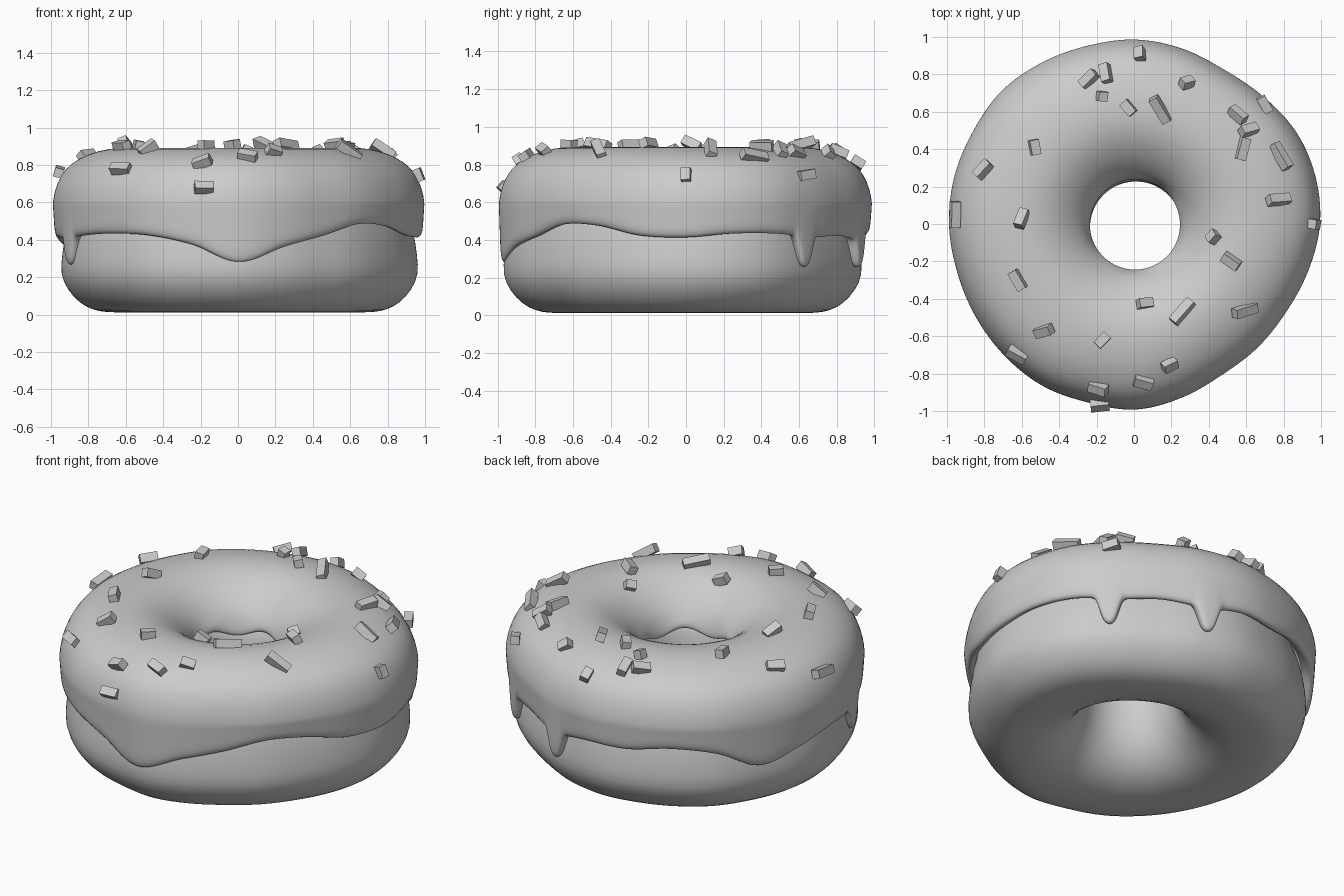
import bpy, bmesh, math, random
from mathutils import Matrix, Vector

cube = bpy.data.objects.get("Cube")
if cube:
    bpy.data.objects.remove(cube, do_unlink=True)

random.seed(4)
SEGMENTS = 288

grey = bpy.data.materials.new("plain_grey")
grey.use_nodes = True
grey.diffuse_color = (0.6, 0.6, 0.6, 1)
grey.node_tree.nodes["Principled BSDF"].inputs["Base Color"].default_value = grey.diffuse_color

# Uneven rim radius and icing edge height, every 15 degrees from +x
RIM = [.99, 1, .995, .97, .957, .975, .99, .99, 1, 1.01, 1, 1,
       .995, .985, .985, .99, .995, .985, .99, .96, .93, .93, .935, .96]
EDGE = [.41, .43, .43, .41, .42, .4, .43, .43, .46, .43, .32, .37,
        .41, .4, .42, .43, .42, .37, .275, .36, .42, .48, .47, .42]
DRIPS = [(42, .16), (76, .15), (199, .14)]

# Icing cross-section from the outer wall, over the top, into the hole
WALL = [(1, .6), (.988, .67), (.955, .75), (.9, .81), (.81, .86), (.7, .888),
        (.58, .897), (.47, .875), (.37, .82), (.3, .755), (.262, .7)]
# Dough cross-section from the underside, up the outside, down the hole
DOUGH = [(.62, .012), (.72, .012), (.79, .025), (.86, .06), (.925, .13), (.965, .215),
         (.955, .32), (.935, .46), (.86, .68), (.6, .8), (.4, .74), (.29, .67),
         (.255, .58), (.242, .46), (.247, .34), (.28, .22), (.34, .125), (.43, .055),
         (.53, .022)]


def around(table, angle):
    """Smooth periodic interpolation of a table over a full turn."""
    n = len(table)
    t = angle / math.tau * n
    i = math.floor(t)
    t -= i
    a, b, c, d = (table[(i + k) % n] for k in (-1, 0, 1, 2))
    return b + t / 2 * (c - a + t * (2 * a - 5 * b + 4 * c - d + t * (3 * (b - c) + d - a)))


def rim_scale(r, angle):
    """Uneven outline at the rim that fades out towards the hole."""
    blend = min(max((r - .3) / .5, 0), 1)
    return 1 + (around(RIM, angle) - 1) * blend


def edge_height(angle):
    z = around(EDGE, angle)
    for degrees, depth in DRIPS:
        gap = math.remainder(angle - math.radians(degrees), math.tau)
        z -= depth * math.exp(-(gap / .06) ** 4)
    return z


def icing_section(angle):
    low = edge_height(angle)
    hole_low = .615 + .02 * math.sin(angle * 5)
    outer = [(.92, low + .03), (.955, low), (.978, low + .005), (.99, low + .035)]
    for t in (.3, .6, .85):
        outer.append((.99 + .01 * t, low + .035 + (.565 - low) * t))
    return outer + WALL + [(.24, hole_low + .03), (.24, hole_low + .005),
                           (.25, hole_low - .005), (.28, hole_low + .01)]


def finish(bm, name):
    mesh = bpy.data.meshes.new(name)
    bmesh.ops.recalc_face_normals(bm, faces=bm.faces)
    bm.to_mesh(mesh)
    bm.free()
    mesh.materials.append(grey)
    obj = bpy.data.objects.new(name, mesh)
    bpy.context.collection.objects.link(obj)
    return obj


def ring_body(name, section, closed, offset):
    """Sweep a section that changes with the angle around the z axis."""
    bm = bmesh.new()
    columns = []
    for i in range(SEGMENTS):
        a = math.tau * i / SEGMENTS
        column = []
        for r, z in section(a):
            r *= rim_scale(r, a)
            column.append(bm.verts.new((r * math.cos(a) + offset[0],
                                        r * math.sin(a) + offset[1], z)))
        columns.append(column)
    count = len(columns[0])
    for i in range(SEGMENTS):
        here, there = columns[i], columns[(i + 1) % SEGMENTS]
        for j in range(count if closed else count - 1):
            k = (j + 1) % count
            bm.faces.new((here[j], there[j], there[k], here[k]))
    obj = finish(bm, name)
    for poly in obj.data.polygons:
        poly.use_smooth = True
    obj.modifiers.new("smooth", "SUBSURF").levels = 1
    return obj


ring_body("dough", lambda a: DOUGH, True, (.01, -.018))
ring_body("icing", icing_section, False, (.005, -.003))


def icing_top(x, y):
    """Height of the icing above a point."""
    a = math.atan2(y, x)
    r = math.hypot(x, y)
    r = r / rim_scale(r, a)
    for (r1, z1), (r2, z2) in zip(WALL, WALL[1:]):
        if r1 >= r >= r2:
            return z2 + (z1 - z2) * (r - r2) / (r1 - r2)
    return WALL[0][1]


# Sprinkles: x, y, length, turn in degrees
SPRINKLES = [
    (.03, .9, .07, 90), (-.15, .8, .1, 100), (-.24, .77, .1, 40), (-.17, .68, .05, 0),
    (.28, .75, .07, 30), (-.03, .62, .08, 130), (.14, .61, .15, 122), (.69, .63, .09, 140),
    (.55, .58, .1, 130), (.61, .5, .1, 20), (.58, .4, .12, 75), (.78, .36, .15, 115),
    (.77, .13, .13, 5), (.95, 0, .07, 0), (.43, -.07, .06, 40), (.52, -.2, .1, 145),
    (.06, -.43, .08, 20), (.26, -.47, .15, 50), (.59, -.46, .14, 8), (.19, -.75, .08, 20),
    (.05, -.84, .1, 160), (-.17, -.62, .08, 45), (-.19, -.87, .1, 0), (-.18, -.955, .1, 5),
    (-.48, -.57, .1, 20), (-.62, -.69, .11, 150), (-.62, -.3, .11, 120), (-.6, .03, .1, 70),
    (-.945, .05, .14, 80), (-.8, .29, .1, 45), (-.53, .41, .08, 100)]

bm = bmesh.new()
for x, y, length, turn in SPRINKLES:
    radial = Vector((x, y, 0)).normalized()
    step = radial * .015
    slope = (icing_top(x + step.x, y + step.y) - icing_top(x - step.x, y - step.y)) / .03
    normal = Vector((-slope * radial.x, -slope * radial.y, 1)).normalized()
    along = Vector((math.cos(math.radians(turn)), math.sin(math.radians(turn)), 0))
    along = (along - normal * along.dot(normal)).normalized()
    frame = Matrix((along, normal.cross(along), normal)).transposed().to_4x4()
    place = Matrix.Translation(Vector((x, y, icing_top(x, y))) + normal * .014)
    tilt = Matrix.Rotation(random.uniform(-.45, .45), 4, 'Y')
    roll = Matrix.Rotation(random.uniform(-.5, .5), 4, 'X')
    size = Matrix.Diagonal((length, .05, .05, 1))
    bmesh.ops.create_cube(bm, size=1, matrix=place @ frame @ tilt @ roll @ size)
finish(bm, "sprinkles")
